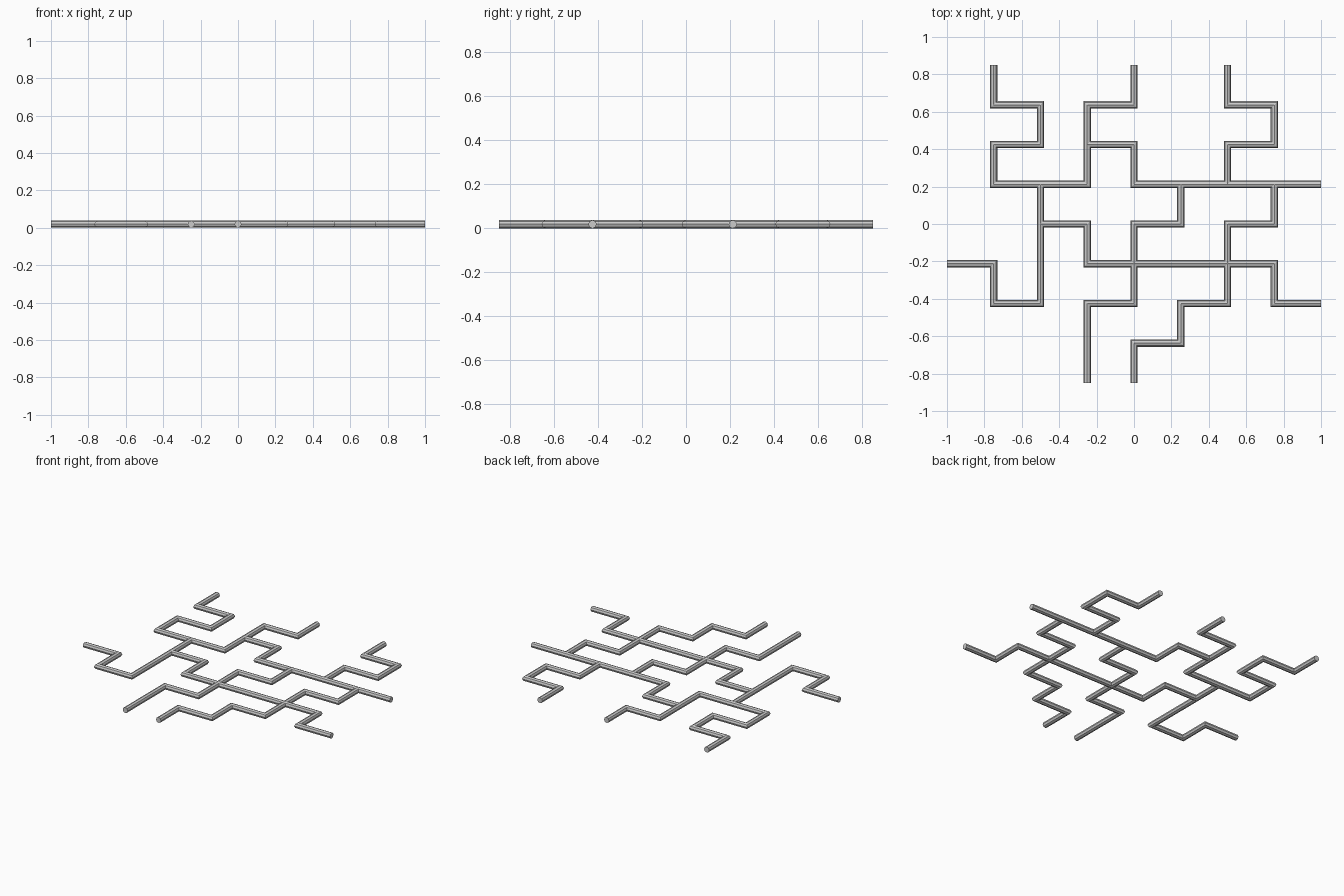
import bpy, bmesh, math
from mathutils import Vector

if "Cube" in bpy.data.objects:
    bpy.data.objects.remove(bpy.data.objects["Cube"])

DX, DY = 0.25, 0.2125    # lattice spacing
R, SIDES = 0.019, 8      # tube radius and facets


def tube(name, cells):
    """Sweep a faceted round section along a flat path with mitred corners."""
    pts = [Vector((x * DX, y * DY, R)) for x, y in cells]
    dirs = [(b - a).normalized() for a, b in zip(pts, pts[1:])]
    bm = bmesh.new()
    rings = []
    for i, p in enumerate(pts):
        n0 = Vector((0, 0, 1)).cross(dirs[max(i - 1, 0)])
        n1 = Vector((0, 0, 1)).cross(dirs[min(i, len(dirs) - 1)])
        side = (n0 + n1) / (1 + n0.dot(n1))
        rings.append([bm.verts.new(p + side * R * math.cos(a) + Vector((0, 0, R * math.sin(a))))
                      for a in (2 * math.pi * k / SIDES for k in range(SIDES))])
    for r0, r1 in zip(rings, rings[1:]):
        for k in range(SIDES):
            j = (k + 1) % SIDES
            bm.faces.new((r0[k], r0[j], r1[j], r1[k]))
    bm.faces.new(rings[0])
    bm.faces.new(rings[-1])
    bmesh.ops.recalc_face_normals(bm, faces=bm.faces)
    mesh = bpy.data.meshes.new(name)
    bm.to_mesh(mesh)
    bm.free()
    bpy.context.collection.objects.link(bpy.data.objects.new(name, mesh))


# Main runs across the lattice
tube("upper_main_pipe", [(-3, 4), (-3, 3), (-2, 3), (-2, 2), (-3, 2), (-3, 1), (-1, 1),
                         (-1, 2), (0, 2), (0, 1), (4, 1)])
tube("lower_main_pipe", [(-2, 0), (-1, 0), (-1, -1), (3, -1), (3, -2), (4, -2)])

# Branches reaching the back edge
tube("back_centre_branch", [(-1, 2), (-1, 3), (0, 3), (0, 4)])
tube("back_right_branch", [(2, 1), (2, 2), (3, 2), (3, 3), (2, 3), (2, 4)])

# Branches reaching the left and front edges
tube("left_branch", [(-2, 1), (-2, -2), (-3, -2), (-3, -1), (-4, -1)])
tube("front_left_branch", [(1, 1), (1, 0), (0, 0), (0, -2), (-1, -2), (-1, -4)])
tube("front_right_branch", [(3, 1), (3, 0), (2, 0), (2, -2), (1, -2), (1, -3), (0, -3), (0, -4)])
